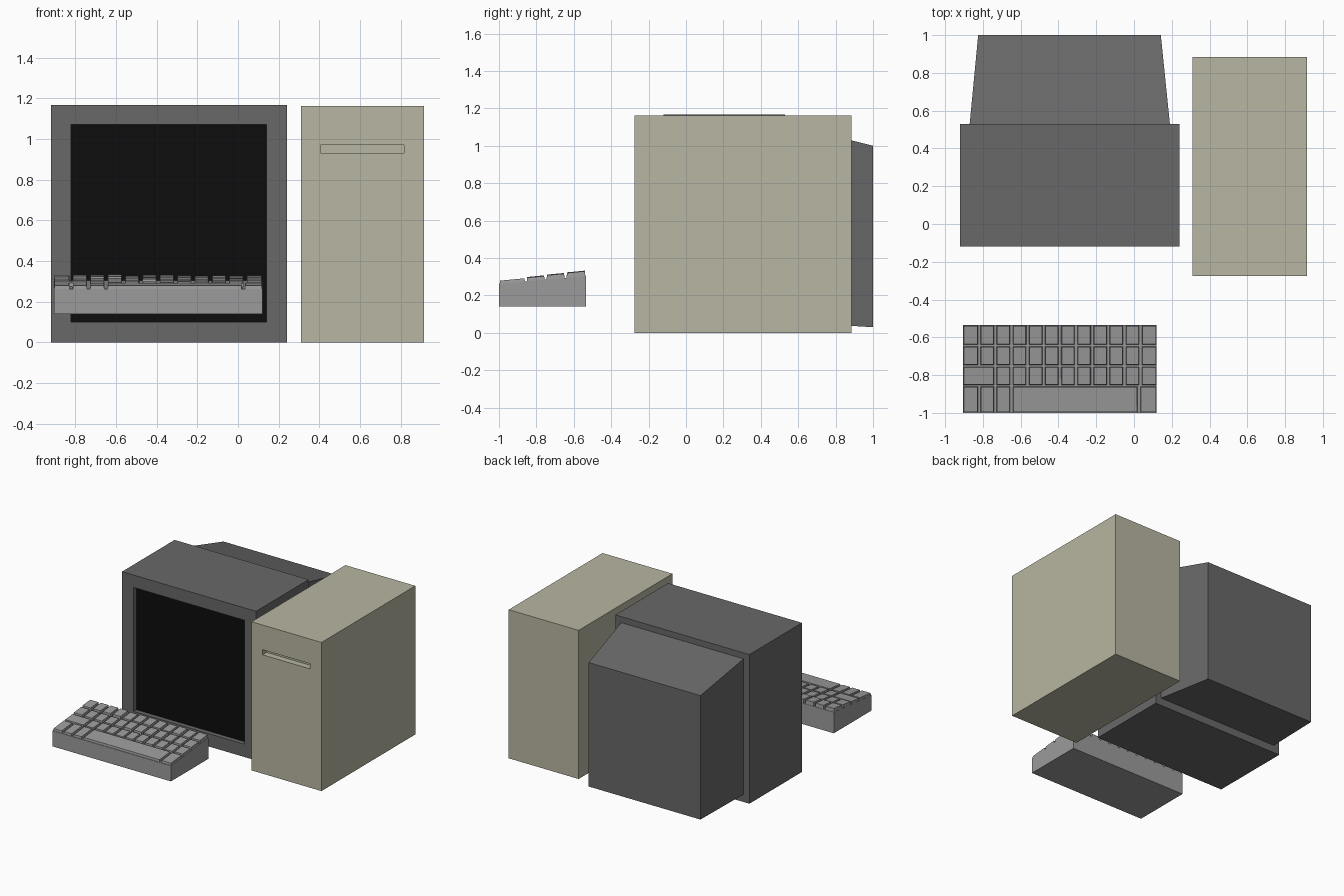
import bpy, bmesh, random

if "Cube" in bpy.data.objects:
    bpy.data.objects.remove(bpy.data.objects["Cube"])

random.seed(4)


def material(name, rgb):
    m = bpy.data.materials.new(name)
    m.diffuse_color = (*rgb, 1)
    m.use_nodes = True
    m.node_tree.nodes["Principled BSDF"].inputs["Base Color"].default_value = m.diffuse_color
    return m


dark = material("dark_grey", (0.14, 0.14, 0.14))
black = material("screen_black", (0.004, 0.004, 0.004))
beige = material("beige", (0.48, 0.47, 0.36))
grey = material("key_grey", (0.33, 0.33, 0.33))


def finish(bm, name, *mats):
    bmesh.ops.recalc_face_normals(bm, faces=bm.faces)
    me = bpy.data.meshes.new(name)
    bm.to_mesh(me)
    bm.free()
    ob = bpy.data.objects.new(name, me)
    bpy.context.collection.objects.link(ob)
    for m in mats:
        me.materials.append(m)
    return ob


def box(bm, lo, hi):
    """Add a box between two corners and return its vertices."""
    verts = bmesh.ops.create_cube(bm, size=1)["verts"]
    for v in verts:
        v.co = [lo[i] if v.co[i] < 0 else hi[i] for i in range(3)]
    return verts


def recessed_box(name, lo, hi, x0, x1, z0, z1, depth, mats):
    """Box with a rectangular recess pressed into its front face."""
    bm = bmesh.new()
    box(bm, lo, hi)
    face = min(bm.faces, key=lambda f: f.calc_center_median().y)
    bmesh.ops.inset_individual(bm, faces=[face], thickness=0.01)
    c = face.calc_center_median()
    for v in face.verts:
        v.co.x = x0 if v.co.x < c.x else x1
        v.co.z = z0 if v.co.z < c.z else z1
    floor = bmesh.ops.extrude_discrete_faces(bm, faces=[face])["faces"][0]
    for v in floor.verts:
        v.co.y += depth
    floor.material_index = len(mats) - 1
    return finish(bm, name, *mats)


# Monitor housing with sunken screen
recessed_box("monitor_housing", (-0.92, -0.12, 0), (0.24, 0.53, 1.167),
             -0.82, 0.14, 0.10, 1.07, 0.035, [dark, black])

# Tapered back of the monitor
bm = bmesh.new()
for v in box(bm, (-0.87, 0.53, 0.06), (0.19, 1.0, 1.12)):
    if v.co.y > 0.9:
        v.co.x += 0.045 if v.co.x < -0.3 else -0.048
        v.co.z = 0.03 if v.co.z < 0.5 else 1.0
finish(bm, "monitor_back", dark)

# Computer tower with disk slot
recessed_box("tower", (0.31, -0.275, 0), (0.915, 0.885, 1.163),
             0.405, 0.815, 0.93, 0.97, 0.05, [beige])

# Keyboard base, a wedge rising to the rear
X0, X1 = -0.905, 0.12


def base_z(y):
    return 0.262 + 0.09 * (y + 1)


bm = bmesh.new()
for v in box(bm, (X0, -1, 0.14), (X1, -0.535, 0.3)):
    if v.co.z > 0.2:
        v.co.z = base_z(v.co.y)
finish(bm, "keyboard_base", grey)

# Keys: each row lists key widths in column units
rows = [
    (-0.998, -0.860, [1, 1, 1, 7.9, 1.1]),
    (-0.853, -0.755, [2] + [1] * 10),
    (-0.747, -0.648, [1] * 12),
    (-0.640, -0.537, [1] * 12),
]
bm = bmesh.new()
unit, gap, taper = (X1 - X0) / 12, 0.006, 0.004
for r, (y0, y1, widths) in enumerate(rows):
    x = X0
    for i, w in enumerate(widths):
        xa, xb = x + (gap if i else 0), x + w * unit - (0 if i == len(widths) - 1 else gap)
        rise = 0.017 + 0.003 * r
        if r and i < len(widths) - 1:
            rise += random.uniform(-0.004, 0.004)
        mid = (xa + xb) / 2
        for v in box(bm, (xa, y0, 0), (xb, y1, 1)):
            top = v.co.z > 0.5
            v.co.z = base_z(v.co.y) + (rise if top else -0.01)
            if top:
                v.co.x += taper if v.co.x < mid else -taper
                v.co.y += taper if v.co.y < (y0 + y1) / 2 else -taper
        x += w * unit
finish(bm, "keyboard_keys", grey)
